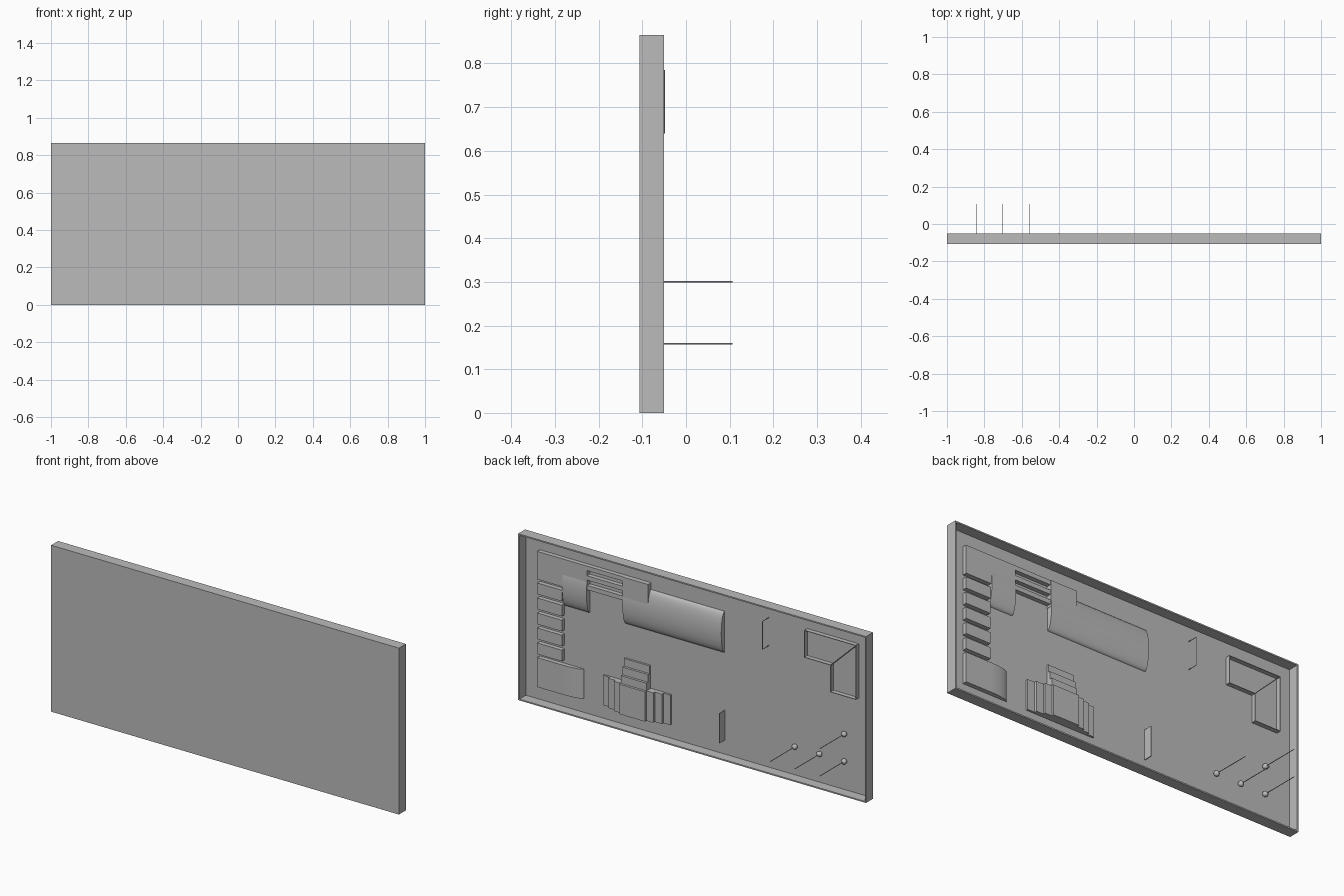
import bpy, bmesh, math
from mathutils import Vector

cube = bpy.data.objects.get("Cube")
if cube:
    bpy.data.objects.remove(cube, do_unlink=True)

grey = bpy.data.materials.new("plain grey")
grey.use_nodes = True
grey.diffuse_color = (0.5, 0.5, 0.5, 1)
grey.node_tree.nodes["Principled BSDF"].inputs["Base Color"].default_value = (0.5, 0.5, 0.5, 1)

FRONT, BACK = -0.107, -0.05
FLOOR = FRONT + 0.004     # inner face of the panel
STEP = 0.08               # low relief is FLOOR to -STEP
BASE, TOP = 0.08, 0.785   # lower and upper limits of the relief


def finish(bm, name, smooth=False):
    bmesh.ops.recalc_face_normals(bm, faces=bm.faces)
    mesh = bpy.data.meshes.new(name)
    bm.to_mesh(mesh)
    bm.free()
    mesh.materials.append(grey)
    obj = bpy.data.objects.new(name, mesh)
    bpy.context.collection.objects.link(obj)
    if smooth:
        bpy.ops.object.select_all(action='DESELECT')
        obj.select_set(True)
        bpy.context.view_layer.objects.active = obj
        bpy.ops.object.shade_smooth_by_angle(angle=math.radians(30))
    return obj


def box(name, x0, x1, z0, z1, y1=-STEP, y0=FLOOR):
    bm = bmesh.new()
    bmesh.ops.create_cube(bm, size=1)
    for v in bm.verts:
        v.co = (x1 if v.co.x > 0 else x0, y1 if v.co.y > 0 else y0, z1 if v.co.z > 0 else z0)
    return finish(bm, name)


def extrude(name, points, offset, smooth=False):
    bm = bmesh.new()
    face = bm.faces.new([bm.verts.new(p) for p in points])
    made = bmesh.ops.extrude_face_region(bm, geom=[face])["geom"]
    bmesh.ops.translate(bm, vec=Vector(offset), verts=[g for g in made if isinstance(g, bmesh.types.BMVert)])
    return finish(bm, name, smooth)


def rod(name, a, b, radius):
    a, b = Vector(a), Vector(b)
    bm = bmesh.new()
    bmesh.ops.create_cone(bm, cap_ends=True, segments=8, radius1=radius, radius2=radius, depth=(b - a).length)
    turn = (b - a).to_track_quat('Z', 'Y').to_matrix()
    bmesh.ops.rotate(bm, matrix=turn, verts=bm.verts)
    bmesh.ops.translate(bm, vec=(a + b) / 2, verts=bm.verts)
    return finish(bm, name, True)


# Shallow panel with a thin rim, open at the back
H, RIM = 0.865, 0.007
box("panel", -1, 1, 0, H, FLOOR, FRONT)
box("bottom_rim", -1, 1, 0, RIM, BACK)
box("top_rim", -1, 1, H - RIM, H, BACK)
box("right_rim", -1, -1 + RIM, RIM, H - RIM, BACK)
box("left_rim", 1 - RIM, 1, RIM, H - RIM, BACK)

# Column of tiles under a wide upper plate
box("upper_plate", 0.625, 0.912, 0.64, TOP)
for i in range(5):
    z = 0.563 - 0.078 * i
    box(f"tile_{i + 1}", 0.77, 0.912, z, z + 0.058)

# Lower plate that curves down to the panel
curve = [(0.77 - 0.112 * math.sin(a), FLOOR + 0.023 * math.cos(a), BASE)
         for a in [math.pi / 2 * i / 10 for i in range(11)]]
extrude("lower_curved_plate", [(0.912, FLOOR, BASE), (0.912, -STEP, BASE)] + curve, (0, 0, 0.153), True)

# Bars joining the upper plate to the small block
box("upper_block", 0.272, 0.42, 0.65, TOP, -0.077)
for i in range(3):
    z = 0.762 - 0.05 * i
    box(f"bar_{i + 1}", 0.42, 0.625, z, z + 0.023)


# Bowed panels with a horizontal axis
def bowed(name, x0, x1):
    arc = [(x0, FLOOR + 0.028 * math.sin(math.pi * i / 16), 0.642 - 0.107 * math.cos(math.pi * i / 16))
           for i in range(17)]
    extrude(name, arc, (x1 - x0, 0, 0), True)


bowed("long_bowed_panel", -0.15, 0.418)
bowed("short_bowed_panel", 0.625, 0.765)

# Stepped block with arms to both sides and above
x0, x1, z1 = 0.275, 0.422, 0.235
box("step_centre", x0, x1, BASE, z1, -0.055)
for i in range(1, 4):
    reach, inner, depth = 0.04 * i, 0.04 * (i - 1), -0.055 - 0.0125 * i
    box(f"left_step_{i}", x1 + inner, x1 + reach, BASE, z1, depth)
    box(f"right_step_{i}", x0 - reach, x0 - inner, BASE, z1, depth)
    box(f"upper_step_{i}", x0, x1, z1 + inner, z1 + reach, depth)

# Thin fin and thin bracket
box("fin", -0.152, -0.148, BASE, 0.235, -0.058)
for name, a, b in (("bracket_bar", (BACK, 0.64), (BACK, TOP)),
                   ("bracket_lower_arm", (FLOOR, 0.64), (BACK, 0.64)),
                   ("bracket_upper_arm", (FLOOR, TOP), (BACK, TOP))):
    rod(name, (-0.405, *a), (-0.405, *b), 0.0015)

# L-shaped tray with thin walls and a diagonal divider
corners = [(-0.625, TOP), (-0.92, TOP), (-0.92, 0.505), (-0.775, 0.505), (-0.775, 0.645), (-0.625, 0.645)]
walls = list(zip(corners, corners[1:] + corners[:1])) + [(corners[4], corners[1])]
for i, (a, b) in enumerate(walls):
    a, b = Vector(a), Vector(b)
    side = (b - a).normalized().orthogonal() * 0.0015
    ring = [a + side, b + side, b - side, a - side]
    name = "tray_divider" if i == 6 else f"tray_wall_{i + 1}"
    extrude(name, [(p.x, FLOOR, p.y) for p in ring], (0, -STEP - FLOOR, 0))

# Pins with a ball at the panel
for i, (x, z) in enumerate([(-0.56, 0.158), (-0.702, 0.158), (-0.844, 0.158), (-0.844, 0.3)]):
    rod(f"pin_{i + 1}", (x, FLOOR, z), (x, 0.107, z), 0.0018)
    bm = bmesh.new()
    bmesh.ops.create_uvsphere(bm, u_segments=16, v_segments=10, radius=0.014)
    bmesh.ops.translate(bm, vec=(x, FRONT + 0.0145, z), verts=bm.verts)
    finish(bm, f"ball_{i + 1}", True)
